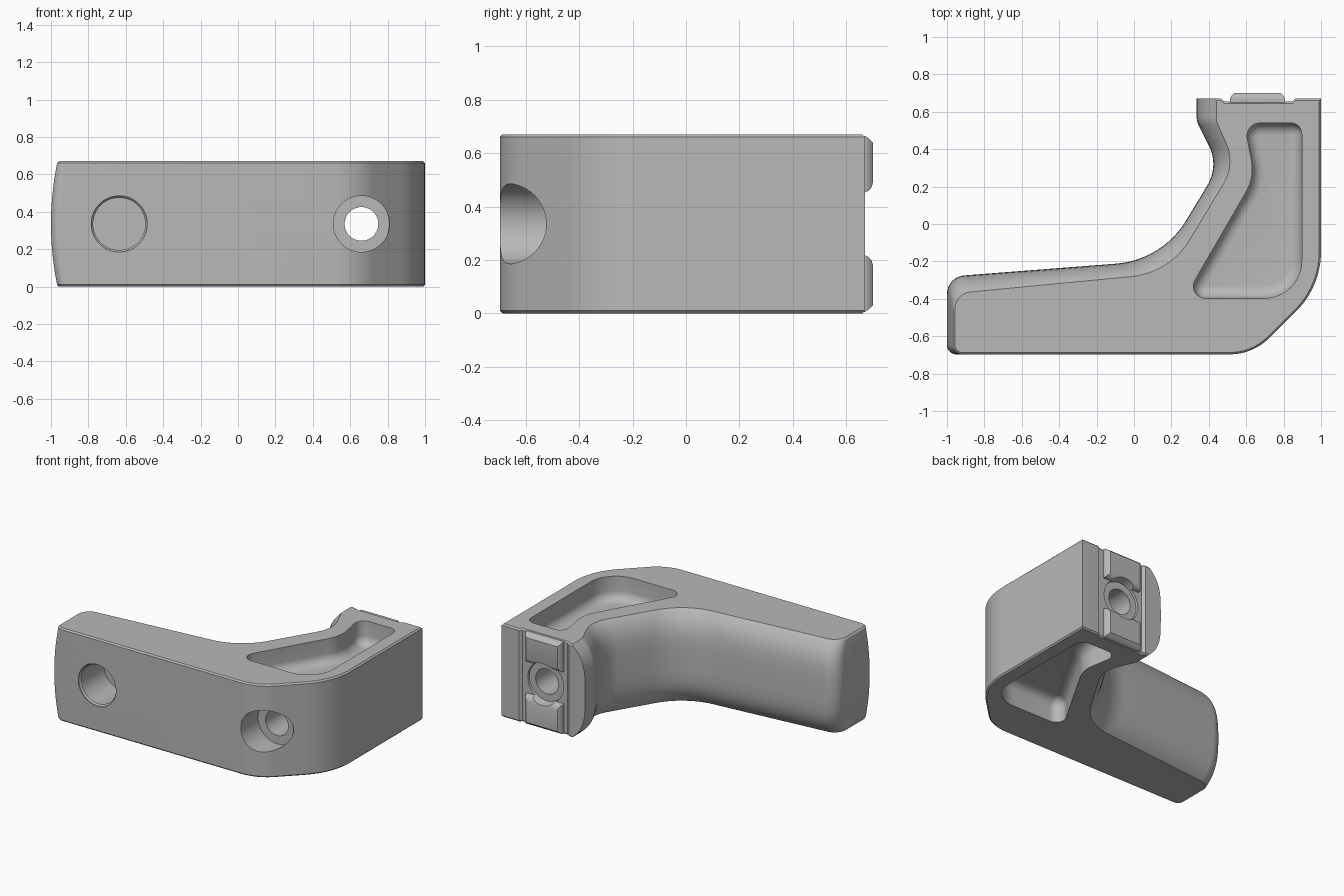
import bpy, bmesh, math
from mathutils import Vector, Matrix

if "Cube" in bpy.data.objects:
    bpy.data.objects.remove(bpy.data.objects["Cube"])

HEIGHT = 0.67
MID = HEIGHT / 2
HOLE_X = 0.66

grey = bpy.data.materials.new("plain grey")
grey.use_nodes = True
grey.diffuse_color = (0.48, 0.48, 0.48, 1)
grey.node_tree.nodes["Principled BSDF"].inputs["Base Color"].default_value = grey.diffuse_color


def fillet(corners, steps=12):
    """Round every (x, y, radius) corner of a polygon."""
    out = []
    for i, (x, y, r) in enumerate(corners):
        p = Vector((x, y))
        a = (p - Vector(corners[i - 1][:2])).normalized()
        b = (Vector(corners[(i + 1) % len(corners)][:2]) - p).normalized()
        if r == 0:
            out.append(p)
            continue
        turn = math.atan2(a.x * b.y - a.y * b.x, a.dot(b))
        start = p - a * r * math.tan(abs(turn) / 2)
        side = math.copysign(1, turn)
        centre = start + Vector((-a.y, a.x)) * r * side
        for k in range(steps + 1):
            out.append(centre + Matrix.Rotation(turn * k / steps, 2) @ (start - centre))
    return out


def inset(corners, d):
    """Move every side of a counter-clockwise polygon inwards."""
    out = []
    for i, (x, y, r) in enumerate(corners):
        p = Vector((x, y))
        a = (p - Vector(corners[i - 1][:2])).normalized()
        b = (Vector(corners[(i + 1) % len(corners)][:2]) - p).normalized()
        na, nb = Vector((-a.y, a.x)), Vector((-b.y, b.x))
        q = p + (na + nb) * d / (1 + na.dot(nb))
        convex = a.x * b.y - a.y * b.x > 0
        out.append((q.x, q.y, 0 if r == 0 else max(r - d if convex else r + d, 0.005)))
    return out


def loft(name, rings):
    """Skin a stack of equal rings of 3D points and cap both ends."""
    bm = bmesh.new()
    loops = [[bm.verts.new(p) for p in ring] for ring in rings]
    n = len(loops[0])
    for low, high in zip(loops, loops[1:]):
        for i in range(n):
            j = (i + 1) % n
            bm.faces.new((low[i], low[j], high[j], high[i]))
    bm.faces.new(loops[0][::-1])
    bm.faces.new(loops[-1])
    bmesh.ops.recalc_face_normals(bm, faces=bm.faces)
    mesh = bpy.data.meshes.new(name)
    bm.to_mesh(mesh)
    bm.free()
    mesh.materials.append(grey)
    obj = bpy.data.objects.new(name, mesh)
    bpy.context.collection.objects.link(obj)
    return obj


def at_height(points, z):
    return [(p.x, p.y, z) for p in points]


def bore(name, x, stations):
    """Turned cutter along y from (y, radius) stations."""
    rings = []
    for y, r in stations:
        angles = [math.tau * k / 48 for k in range(48)]
        rings.append([(x + r * math.cos(t), y, MID + r * math.sin(t)) for t in angles])
    return loft(name, rings)


def combine(target, tool, operation):
    bpy.context.view_layer.objects.active = target
    mod = target.modifiers.new(tool.name, "BOOLEAN")
    mod.operation = operation
    mod.solver = "EXACT"
    mod.object = tool
    tool.hide_render = True
    bpy.ops.object.modifier_apply(modifier=mod.name)
    bpy.data.objects.remove(tool)


# Body outline: corners at the rim and at mid height, where the inner side is crowned
shared = [(0.635, -0.697, 0.3), (1, -0.335, 0.45), (1, 0.67, 0),
          (0.86, 0.67, 0), (0.845, 0.655, 0), (0.485, 0.655, 0), (0.465, 0.67, 0)]
rim = [(-0.967, -0.697, 0.05)] + shared + [
    (0.43, 0.67, 0), (0.43, 0.55, 0.1), (0.53, 0.32, 0.22),
    (0.185, -0.252, 0.4), (-0.967, -0.362, 0.1)]
middle = [(-1, -0.697, 0.05)] + shared + [
    (0.335, 0.67, 0), (0.335, 0.55, 0.1), (0.455, 0.31, 0.22),
    (0.15, -0.193, 0.48), (-1, -0.282, 0.1)]


def outline(t):
    crown, soft = 1 - abs(t) ** 4, 1 - t * t
    result = []
    for a, b in zip(rim, middle):
        fx = soft if a[0] < -0.9 else crown
        result.append((a[0] + (b[0] - a[0]) * fx,
                       a[1] + (b[1] - a[1]) * crown,
                       a[2] + (b[2] - a[2]) * crown))
    return result


EDGE = 0.01
rings = [at_height(fillet(inset(rim, EDGE)), 0)]
LEVELS = 24
for k in range(LEVELS + 1):
    t = math.sin(math.pi * (k / LEVELS - 0.5))
    rings.append(at_height(fillet(outline(t)), MID + t * (MID - EDGE)))
rings.append(at_height(fillet(inset(rim, EDGE)), HEIGHT))
body = loft("bracket_body", rings)

# Pockets above and below the central web, with a rounded floor edge
pocket = [(0.27, -0.397, 0.065), (0.897, -0.397, 0.2), (0.897, 0.54, 0.06),
          (0.59, 0.54, 0.07), (0.645, 0.25, 0.25)]
ROUND, WEB = 0.065, 0.165
for sign, label in ((1, "upper"), (-1, "lower")):
    rings = [at_height(fillet(pocket), MID + sign * 0.4)]
    for k in range(7):
        a = math.pi / 2 * k / 6
        d = ROUND * (1 - math.cos(a))
        z = WEB + ROUND * (1 - math.sin(a))
        rings.append(at_height(fillet(inset(pocket, d)), MID + sign * z))
    combine(body, loft(label + "_pocket_cutter", rings), "DIFFERENCE")

# Locating tongues on the back face, rounded towards the hole
for sign, label in ((1, "upper"), (-1, "lower")):
    rings = []
    for y, side, inner, outer in ((0.645, 0.148, 0.115, 0.33), (0.67, 0.148, 0.117, 0.33),
                                  (0.685, 0.14, 0.125, 0.32), (0.695, 0.13, 0.137, 0.31),
                                  (0.7, 0.125, 0.155, 0.305)):
        rings.append([(HOLE_X + sx * side, y, MID + sign * z)
                      for sx, z in ((-1, inner), (1, inner), (1, outer), (-1, outer))])
    combine(body, loft(label + "_tongue", rings), "UNION")

# Blind hole in the arm, then the counterbored through hole and its back recess
combine(body, bore("arm_hole_cutter", -0.635,
                   [(-0.72, 0.15), (-0.69, 0.15), (-0.68, 0.14), (-0.42, 0.14)]), "DIFFERENCE")
combine(body, bore("counterbore_cutter", HOLE_X, [(-0.8, 0.15), (-0.5, 0.15)]), "DIFFERENCE")
combine(body, bore("through_hole_cutter", HOLE_X, [(-0.6, 0.09), (0.8, 0.09)]), "DIFFERENCE")
combine(body, bore("back_recess_cutter", HOLE_X, [(0.64, 0.14), (0.75, 0.16)]), "DIFFERENCE")

# Smooth shading with crisp edges
bpy.ops.object.select_all(action="DESELECT")
body.select_set(True)
bpy.context.view_layer.objects.active = body
bpy.ops.object.shade_smooth_by_angle(angle=math.radians(30))
